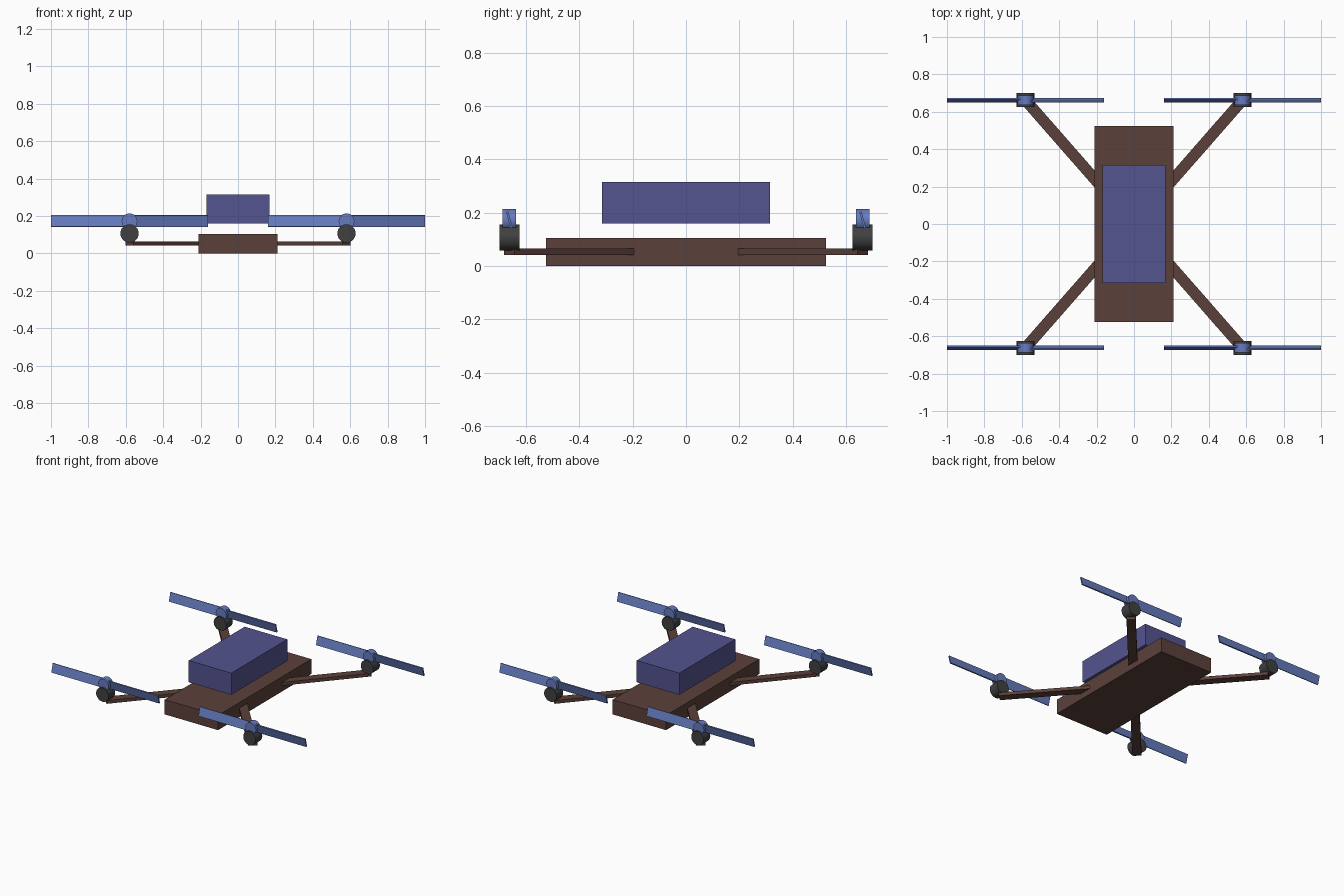
import bpy, math

if "Cube" in bpy.data.objects:
    bpy.data.objects.remove(bpy.data.objects["Cube"])


def material(name, rgb):
    m = bpy.data.materials.new(name)
    m.diffuse_color = (*[c ** 2.2 for c in rgb], 1)
    m.use_nodes = True
    m.node_tree.nodes["Principled BSDF"].inputs["Base Color"].default_value = m.diffuse_color
    return m


BROWN = material("brown", (0.36, 0.26, 0.24))
INDIGO = material("indigo", (0.33, 0.33, 0.56))
BLUE = material("blue", (0.40, 0.48, 0.74))
DARK = material("dark_grey", (0.26, 0.26, 0.26))


def box(name, loc, size, mat, rot=(0, 0, 0)):
    bpy.ops.mesh.primitive_cube_add(size=1, location=loc, rotation=rot)
    o = bpy.context.object
    o.name, o.scale = name, size
    o.data.materials.append(mat)
    return o


def drum(name, loc, radius, depth, mat):
    # cylinder lying along y
    bpy.ops.mesh.primitive_cylinder_add(vertices=24, radius=radius, depth=depth,
                                        location=loc, rotation=(math.pi / 2, 0, 0))
    o = bpy.context.object
    o.name = name
    o.data.materials.append(mat)
    bpy.ops.object.shade_smooth_by_angle(angle=math.radians(35))
    return o


# Chassis slab and the raised block floating above it
box("chassis", (0, 0, 0.0525), (0.42, 1.05, 0.105), BROWN)
box("top_block", (0, 0, 0.2375), (0.336, 0.63, 0.155), INDIGO)

RX, RY = 0.58, 0.662      # rotor position
BLADE = 0.42              # length of one blade
PITCH = math.radians(15)

for sx, side in ((-1, "left"), (1, "right")):
    for sy, end in ((-1, "front"), (1, "back")):
        tag = f"{end}_{side}"
        x, y = sx * RX, sy * RY

        # Diagonal arm, running from inside the chassis to the motor
        inner = 0.2
        mid = (1 + inner) / 2
        box(f"arm_{tag}", (x * mid, y * mid, 0.0535),
            (math.hypot(RX, RY) * (1 - inner), 0.06, 0.023), BROWN,
            (0, 0, math.atan2(y, x)))

        # Motor and propeller hub
        drum(f"motor_{tag}", (x, y, 0.107), 0.049, 0.075, DARK)
        drum(f"hub_{tag}", (x, y, 0.172), 0.042, 0.05, BLUE)

        # Two blades pitched in opposite directions
        for d, half in ((-1, "a"), (1, "b")):
            box(f"blade_{tag}_{half}", (x + d * BLADE / 2, y, 0.173),
                (BLADE, 0.0084, 0.063), BLUE, (d * PITCH, 0, 0))
